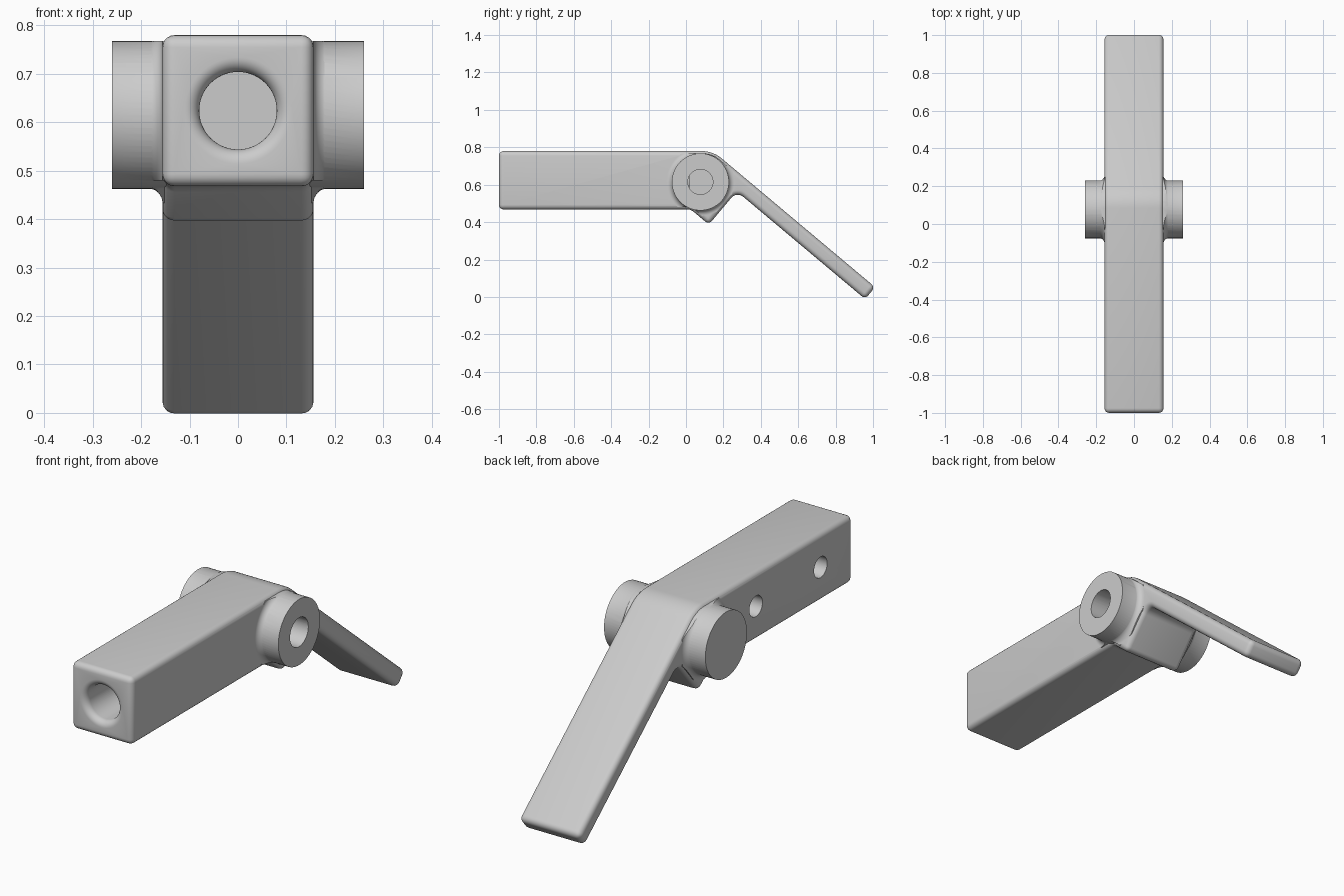
import bpy, bmesh, math
from mathutils import Vector

if "Cube" in bpy.data.objects:
    bpy.data.objects.remove(bpy.data.objects["Cube"], do_unlink=True)

HALF = 0.156                      # half width of the bar
BAR_Z = 0.624                     # centre height of the bar
PIVOT = Vector((0, 0.077, 0.615))
BOSS_R, AXLE_R, BORE_R, FILLET = 0.1525, 0.067, 0.08, 0.03
TILT = math.radians(40)
ALONG = Vector((math.cos(TILT), -math.sin(TILT)))    # down the lever, in y and z
ACROSS = Vector((math.sin(TILT), math.cos(TILT)))    # out of the lever's top

grey = bpy.data.materials.new("plain_grey")
grey.use_nodes = True
grey.diffuse_color = (0.6, 0.6, 0.6, 1)
grey.node_tree.nodes["Principled BSDF"].inputs["Base Color"].default_value = (0.6, 0.6, 0.6, 1)


def make(name, bm):
    bmesh.ops.recalc_face_normals(bm, faces=bm.faces)
    mesh = bpy.data.meshes.new(name)
    bm.to_mesh(mesh)
    bm.free()
    mesh.materials.append(grey)
    obj = bpy.data.objects.new(name, mesh)
    bpy.context.collection.objects.link(obj)
    return obj


def activate(obj):
    bpy.ops.object.select_all(action='DESELECT')
    obj.select_set(True)
    bpy.context.view_layer.objects.active = obj


def combine(obj, other, operation):
    """Boolean two solids and discard the second one."""
    other.hide_render = True
    mod = obj.modifiers.new("combine", 'BOOLEAN')
    mod.operation, mod.solver, mod.object = operation, 'EXACT', other
    activate(obj)
    bpy.ops.object.modifier_apply(modifier=mod.name)
    bpy.data.objects.remove(other, do_unlink=True)


def fillet(before, corner, after, radius, steps=9):
    """Points of a tangent arc that rounds a corner."""
    a, b = (before - corner).normalized(), (after - corner).normalized()
    half = a.angle(b) / 2
    centre = corner + (a + b).normalized() * radius / math.sin(half)
    start = corner + a * radius / math.tan(half) - centre
    end = corner + b * radius / math.tan(half) - centre
    sweep = math.pi - 2 * half
    return [centre + (start * math.sin((1 - t) * sweep) + end * math.sin(t * sweep)) / math.sin(sweep)
            for t in (i / steps for i in range(steps + 1))]


def outline(inset):
    """Side outline of bar, lever and cam heel, moved inward by inset."""
    def lever(a, b):
        return ALONG * a + ACROSS * b

    def level(z, b):              # where a height meets a line along the lever
        return Vector(((b - ACROSS.y * z) / ACROSS.x, z))

    front, top, bottom = -1 + inset, 0.78 - inset, 0.468 + inset
    upper, lower, heel = 0.69 - inset, 0.607 + inset, 0.375 + inset
    tip, wall = 0.741 - inset, -0.155 - inset
    corners = [(Vector((front, top)), 0), (level(top, upper), 0.165 - inset),
               (lever(tip, upper), 0), (lever(tip, lower), 0),
               (lever(wall, lower), 0.045 + inset), (lever(wall, heel), 0),
               (level(bottom, heel), 0.05 + inset), (Vector((front, bottom)), 0)]
    points = []
    for i, (p, radius) in enumerate(corners):
        nxt = corners[(i + 1) % len(corners)][0]
        points += fillet(corners[i - 1][0], p, nxt, radius) if radius else [p]
    return points


def prism(name, points, half):
    bm = bmesh.new()
    face = bm.faces.new([bm.verts.new((-half, p.x, p.y)) for p in points])
    side = bmesh.ops.extrude_face_region(bm, geom=[face])["geom"]
    bmesh.ops.translate(bm, vec=(2 * half, 0, 0),
                        verts=[v for v in side if isinstance(v, bmesh.types.BMVert)])
    return make(name, bm)


def lathe(name, points, centre, axis, steps=72):
    """Solid of revolution from (distance along axis, radius) pairs."""
    axis, centre = Vector(axis), Vector(centre)
    up = Vector((0, 0, 1))
    points = [(points[0][0], 0)] + points + [(points[-1][0], 0)]
    bm = bmesh.new()
    verts = [bm.verts.new(centre + axis * s + up * r) for s, r in points]
    edges = [bm.edges.new(pair) for pair in zip(verts, verts[1:])]
    bmesh.ops.spin(bm, geom=verts + edges, cent=centre, axis=axis,
                   angle=math.tau, steps=steps, use_duplicate=False)
    bmesh.ops.remove_doubles(bm, verts=bm.verts, dist=1e-5)
    return make(name, bm)


def cove(s, r, radius, steps=8):
    """Quarter arc from (s, r + radius) to (s + radius, r)."""
    quarter = [i / steps * math.pi / 2 for i in range(steps + 1)]
    return [(s + radius * (1 - math.cos(q)), r + radius * (1 - math.sin(q))) for q in quarter]


# Bar, lever and cam heel as one rounded piece
body = prism("lever_body", outline(0), HALF)
bevel = body.modifiers.new("rounded_edges", 'BEVEL')
bevel.width, bevel.segments = 0.025, 5
bevel.limit_method, bevel.angle_limit = 'ANGLE', math.radians(35)
bevel.use_clamp_overlap = False
activate(body)
bpy.ops.object.modifier_apply(modifier=bevel.name)

# Pivot boss, with coved roots that stay within the side outline
half_root = cove(HALF, BOSS_R - 0.001, FILLET)
root = lathe("boss_root", [(-s, r) for s, r in reversed(half_root)] + half_root, PIVOT, (1, 0, 0))
combine(root, prism("root_limit", outline(0.012), 0.3), 'INTERSECT')
combine(body, root, 'UNION')
boss = lathe("pivot_boss", [(-0.26, BOSS_R), (0.26, BOSS_R)], PIVOT, (1, 0, 0))
combine(body, boss, 'UNION')

# Axle hole through the boss
axle = lathe("axle_hole", [(-0.4, AXLE_R), (0.4, AXLE_R)], PIVOT, (1, 0, 0))
combine(body, axle, 'DIFFERENCE')

# Long bore from the front, with a rounded mouth
mouth = cove(0, BORE_R, FILLET)
bore = lathe("front_bore", [(-0.05, BORE_R + FILLET)] + mouth + [(1.02, BORE_R)],
             (0, -1, BAR_Z), (0, 1, 0))
combine(body, bore, 'DIFFERENCE')

# Two pin holes from the right side into the bore
for y in (-0.764, -0.29):
    pin = lathe("pin_hole", [(-0.25, 0.048), (0, 0.048)], (0, y, BAR_Z + 0.002), (1, 0, 0), 48)
    combine(body, pin, 'DIFFERENCE')

activate(body)
bpy.ops.object.shade_smooth_by_angle(angle=math.radians(32))
